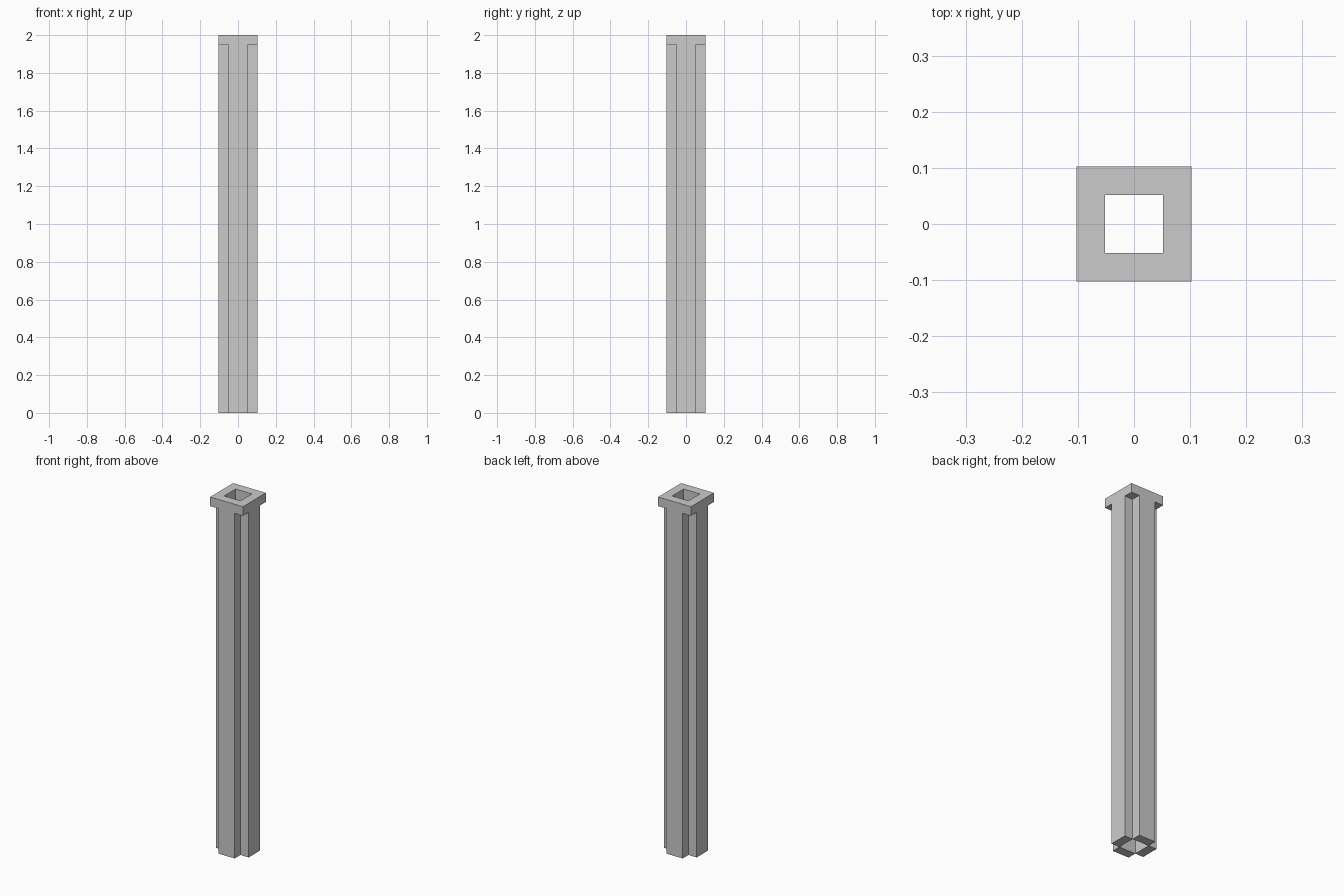
import bpy, bmesh
from mathutils import Matrix
from math import pi

if "Cube" in bpy.data.objects:
    bpy.data.objects.remove(bpy.data.objects["Cube"])

U = 2 / 39            # wall thickness, the module of the whole column
TOP, CAP = 2.0, 2.0 - U


def make_object(name, bm):
    bmesh.ops.recalc_face_normals(bm, faces=bm.faces)
    mesh = bpy.data.meshes.new(name)
    bm.to_mesh(mesh)
    bm.free()
    obj = bpy.data.objects.new(name, mesh)
    bpy.context.collection.objects.link(obj)
    return obj


# Four square-edged wall slabs around an open shaft, leaving notched corners
for i, side in enumerate(("front", "right", "back", "left")):
    bm = bmesh.new()
    bmesh.ops.create_cube(bm, size=1, matrix=Matrix.Rotation(i * pi / 2, 4, 'Z')
                          @ Matrix.Translation((0, -1.5 * U, CAP / 2))
                          @ Matrix.Diagonal((2 * U, U, CAP, 1)))
    make_object(side + "_wall", bm)

# Square cap ring with a through hole
bm = bmesh.new()
corners = ((-1, -1), (1, -1), (1, 1), (-1, 1))
rings = [[bm.verts.new((x * r, y * r, z)) for x, y in corners]
         for r, z in ((2 * U, CAP), (2 * U, TOP), (U, TOP), (U, CAP))]
for a, b in zip(rings, rings[1:] + rings[:1]):
    for k in range(4):
        n = (k + 1) % 4
        bm.faces.new((a[k], a[n], b[n], b[k]))
make_object("cap_ring", bm)
